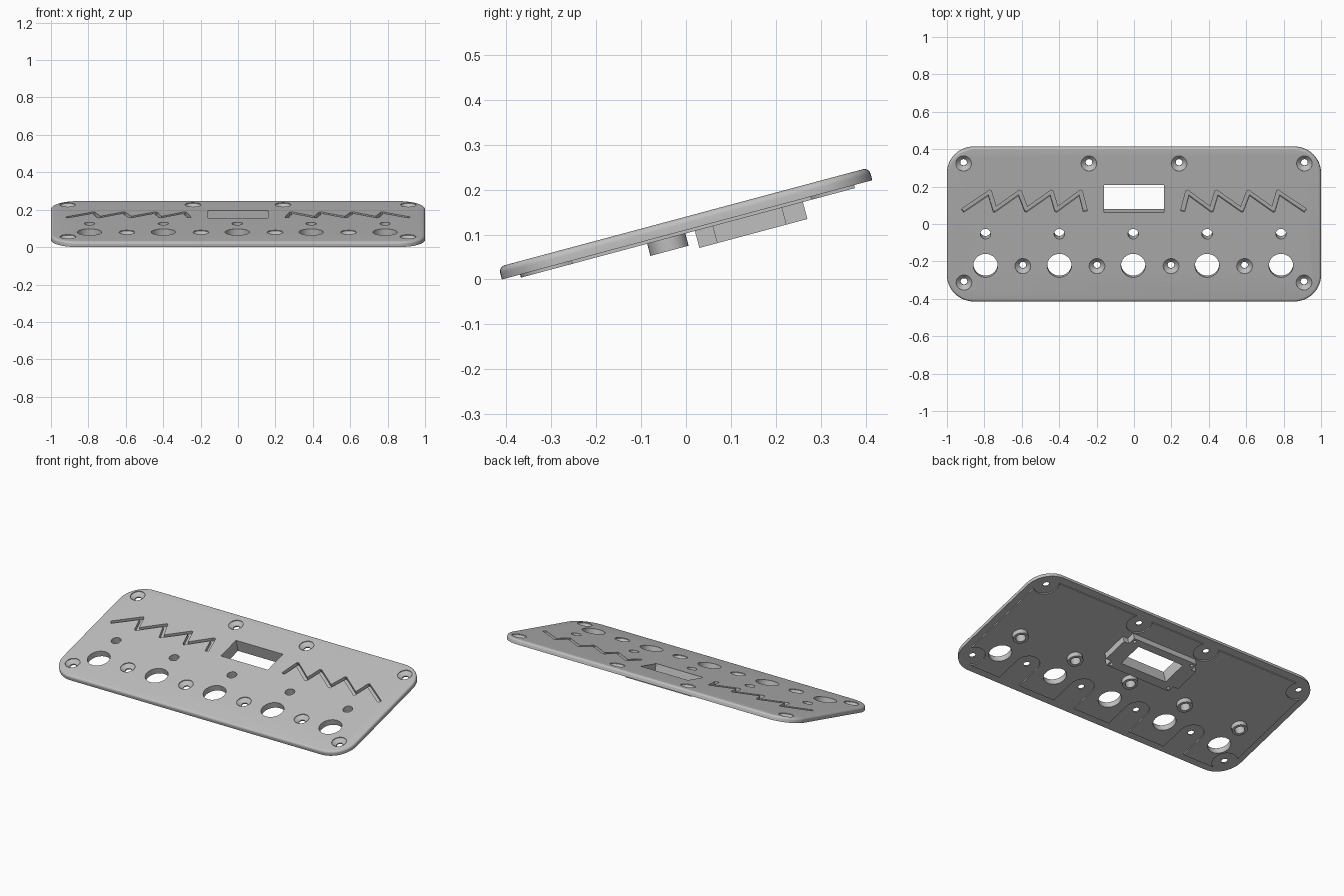
import bpy
import bmesh
import math
from mathutils import Vector

cube = bpy.data.objects.get("Cube")
if cube:
    bpy.data.objects.remove(cube, do_unlink=True)

grey = bpy.data.materials.new("mid grey")
grey.use_nodes = True
tone = (0.52, 0.52, 0.52, 1)
grey.diffuse_color = tone
grey.node_tree.nodes["Principled BSDF"].inputs["Base Color"].default_value = tone

THICK, FILLET = 0.029, 0.014
LIP, FRAME, COLLAR = -0.007, -0.046, -0.035


def rounded_rect(hx, hy, r, z, n=12):
    ring = []
    for k, (sx, sy) in enumerate([(1, 1), (-1, 1), (-1, -1), (1, -1)]):
        for i in range(n + 1):
            a = math.pi / 2 * (k + i / n)
            ring.append(Vector((sx * (hx - r) + r * math.cos(a),
                                sy * (hy - r) + r * math.sin(a), z)))
    return ring


def circle(x, y, r, z, n=40):
    return [Vector((x + r * math.cos(math.tau * i / n),
                    y + r * math.sin(math.tau * i / n), z)) for i in range(n)]


def rect(x0, x1, y0, y1, z):
    return [Vector(p) for p in ((x0, y0, z), (x1, y0, z), (x1, y1, z), (x0, y1, z))]


def solid(name, shells):
    """Each shell is a stack of matching rings, closed at both ends."""
    bm = bmesh.new()
    for rings in shells:
        loops = [[bm.verts.new(p) for p in ring] for ring in rings]
        bm.faces.new(loops[0])
        bm.faces.new(loops[-1])
        for a, b in zip(loops, loops[1:]):
            for i in range(len(a)):
                j = (i + 1) % len(a)
                bm.faces.new((a[i], a[j], b[j], b[i]))
    bmesh.ops.recalc_face_normals(bm, faces=bm.faces)
    mesh = bpy.data.meshes.new(name)
    bm.to_mesh(mesh)
    bm.free()
    mesh.materials.append(grey)
    ob = bpy.data.objects.new(name, mesh)
    bpy.context.collection.objects.link(ob)
    return ob


def combine(target, tool, operation):
    mod = target.modifiers.new(tool.name, 'BOOLEAN')
    mod.operation, mod.solver, mod.object = operation, 'EXACT', tool
    tool.hide_render = True
    bpy.context.view_layer.objects.active = target
    bpy.ops.object.modifier_apply(modifier=mod.name)
    bpy.data.objects.remove(tool, do_unlink=True)


def cylinders(name, spots, r, z0, z1):
    return solid(name, [[circle(x, y, r, z0), circle(x, y, r, z1)] for x, y in spots])


def box(name, x0, x1, y0, y1, z0, z1):
    return solid(name, [[rect(x0, x1, y0, y1, z0), rect(x0, x1, y0, y1, z1)]])


# Hole layout
columns = [-0.004 + 0.395 * i for i in range(-2, 3)]
knobs = [(x, -0.225) for x in columns]
lamps = [(x, -0.05) for x in columns]
front_screws = [(x, -0.228) for x in (-0.594, -0.198, 0.198, 0.591)]
edge_screws = [(s * x, y) for s in (-1, 1)
               for x, y in ((0.911, 0.34), (0.241, 0.34), (0.909, -0.319))]

# Panel with a rounded upper rim
rings = [rounded_rect(1, 0.427, 0.145, 0)]
for i in range(7):
    a = math.pi / 2 * i / 6
    inset = FILLET * (1 - math.cos(a))
    rings.append(rounded_rect(1 - inset, 0.427 - inset, 0.145 - inset,
                              THICK - FILLET + FILLET * math.sin(a)))
plate = solid("face_plate", [rings])

# Locating lip underneath, relieved around the screws
lip = solid("locating_lip", [[rounded_rect(0.958, 0.385, 0.1, LIP),
                              rounded_rect(0.958, 0.385, 0.1, 0.008)]])
combine(lip, cylinders("screw_relief", edge_screws + front_screws, 0.072, -0.03, 0.03), 'DIFFERENCE')
slots = [[rect(x - 0.072, x + 0.072, -0.5, y, z) for z in (-0.03, 0.03)]
         for x, y in front_screws]
combine(lip, solid("slot_relief", slots), 'DIFFERENCE')
combine(plate, lip, 'UNION')

# Window frame and lamp collars underneath
combine(plate, box("window_frame", -0.225, 0.225, 0.016, 0.265, FRAME, 0.01), 'UNION')
combine(plate, box("frame_sides", -0.26, 0.26, 0.057, 0.217, FRAME, 0.01), 'UNION')
combine(plate, cylinders("lamp_collars", lamps, 0.044, COLLAR, 0.01), 'UNION')

# Through openings
combine(plate, box("window", -0.16, 0.16, 0.069, 0.222, -0.1, 0.1), 'DIFFERENCE')
combine(plate, cylinders("knob_holes", knobs, 0.065, -0.1, 0.1), 'DIFFERENCE')
combine(plate, cylinders("lamp_holes", lamps, 0.028, -0.1, 0.1), 'DIFFERENCE')
pilots = [(x, y) for x in (-0.205, 0.205) for y in (0.036, 0.245)]
combine(plate, cylinders("pilot_holes", pilots, 0.009, -0.1, -0.015), 'DIFFERENCE')

# Countersunk screw holes
sinks = [[circle(x, y, r, z) for r, z in
          ((0.018, -0.1), (0.018, 0.007), (0.042, 0.025), (0.042, 0.05))]
         for x, y in edge_screws + front_screws]
combine(plate, solid("screw_holes", sinks), 'DIFFERENCE')

# Zigzag grooves, mirrored left and right
xs = (-0.91, -0.772, -0.744, -0.612, -0.576, -0.442, -0.414, -0.286, -0.262)
path = [Vector((x, 0.18 if i % 2 else 0.083, 0)) for i, x in enumerate(xs)]
for start, name in ((0, "long_strokes"), (1, "short_strokes")):
    strokes = []
    for i in range(start, len(path) - 1, 2):
        p, q = path[i], path[i + 1]
        along = (q - p).normalized() * 0.008
        side = Vector((-along.y, along.x, 0)).normalized() * 0.011
        p, q = p - along, q + along
        corners = (p - side, q - side, q + side, p + side)
        for s in (-1, 1):
            strokes.append([[Vector((s * c.x, c.y, z)) for c in corners]
                            for z in (0.009, 0.06)])
    combine(plate, solid(name, strokes), 'DIFFERENCE')

# Tilt the finished panel and stand it on its front edge
tilt = math.radians(15)
plate.rotation_euler.x = tilt
plate.location = (0, 0.0025, 0.427 * math.sin(tilt))
bpy.ops.object.select_all(action='DESELECT')
plate.select_set(True)
bpy.context.view_layer.objects.active = plate
bpy.ops.object.shade_smooth_by_angle(angle=math.radians(30))
